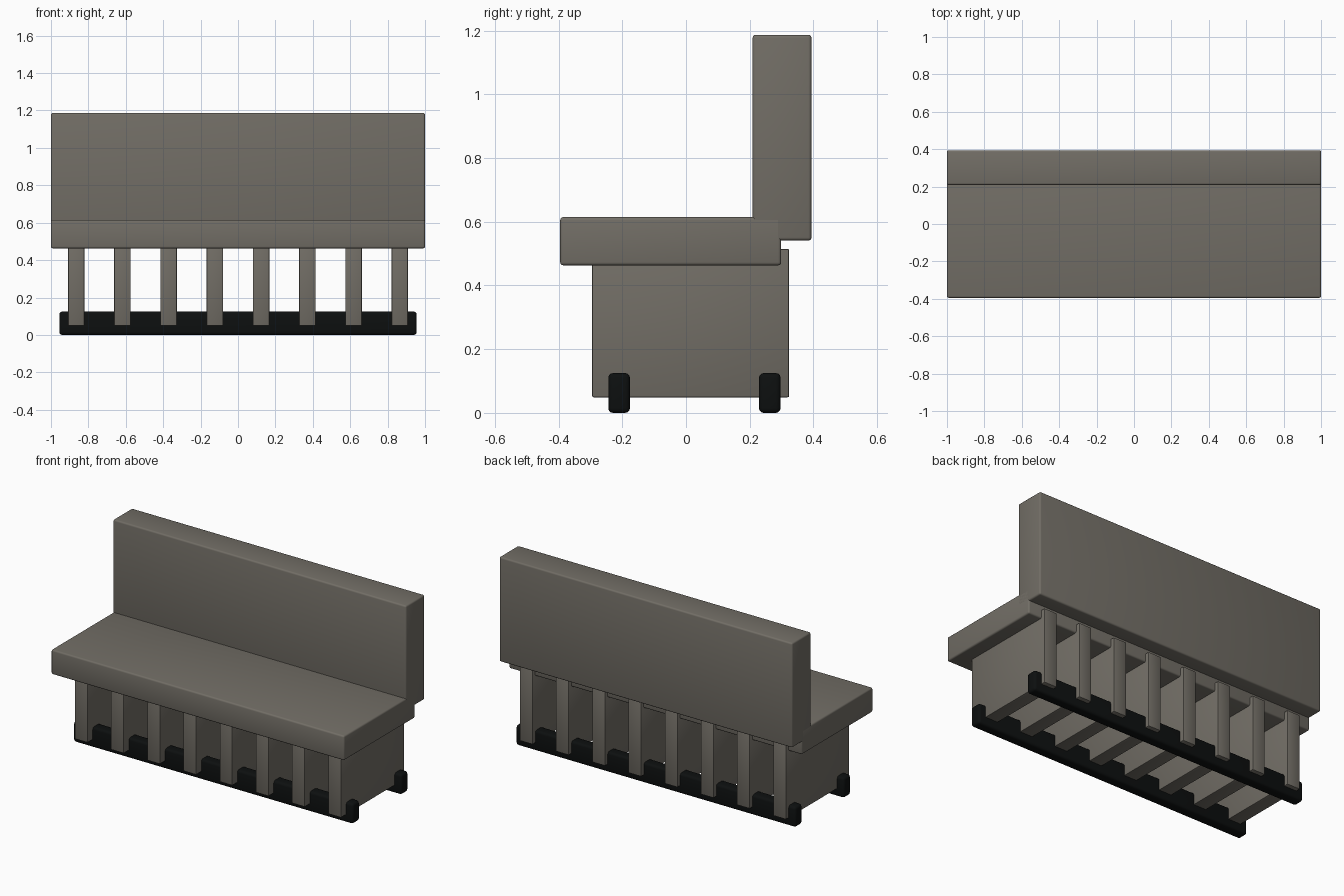
import bpy
import bmesh
from mathutils import Vector

cube = bpy.data.objects.get("Cube")
if cube:
    bpy.data.objects.remove(cube, do_unlink=True)


def material(name, color):
    mat = bpy.data.materials.new(name)
    mat.use_nodes = True
    mat.diffuse_color = color
    bsdf = mat.node_tree.nodes["Principled BSDF"]
    bsdf.inputs["Base Color"].default_value = color
    bsdf.inputs["Roughness"].default_value = 0.8
    return mat


upholstery = material("warm grey", (0.168, 0.155, 0.132, 1))
rubber = material("black", (0.004, 0.005, 0.005, 1))


def rounded_box(name, low, high, bevel, segments, mat):
    """Box between two corners with softened edges."""
    low, high = Vector(low), Vector(high)
    size, centre = high - low, (low + high) / 2
    bm = bmesh.new()
    bmesh.ops.create_cube(bm, size=1)
    bmesh.ops.scale(bm, vec=size, verts=bm.verts)
    bmesh.ops.bevel(bm, geom=bm.edges[:], offset=bevel, segments=segments,
                    profile=0.5, affect='EDGES')
    mesh = bpy.data.meshes.new(name)
    bm.to_mesh(mesh)
    bm.free()
    mesh.materials.append(mat)
    obj = bpy.data.objects.new(name, mesh)
    obj.location = centre
    bpy.context.collection.objects.link(obj)
    bpy.ops.object.select_all(action='DESELECT')
    obj.select_set(True)
    bpy.context.view_layer.objects.active = obj
    bpy.ops.object.shade_smooth_by_angle(angle=0.6)
    return obj


# Seat cushion and backrest
rounded_box("seat", (-1, -0.395, 0.463), (1, 0.299, 0.615), 0.01, 3, upholstery)
rounded_box("backrest", (-1, 0.209, 0.541), (1, 0.394, 1.187), 0.01, 3, upholstery)

# Row of upright support panels
count, reach, half = 8, 0.865, 0.044
for i in range(count):
    x = -reach + 2 * reach * i / (count - 1)
    rounded_box(f"support_panel_{i + 1}", (x - half, -0.295, 0.049),
                (x + half, 0.324, 0.515), 0.005, 2, upholstery)

# Floor rails running under the panels
for name, y in (("front_rail", -0.21), ("back_rail", 0.263)):
    rounded_box(name, (-0.955, y - 0.034, 0), (0.955, y + 0.034, 0.125),
                0.015, 3, rubber)
